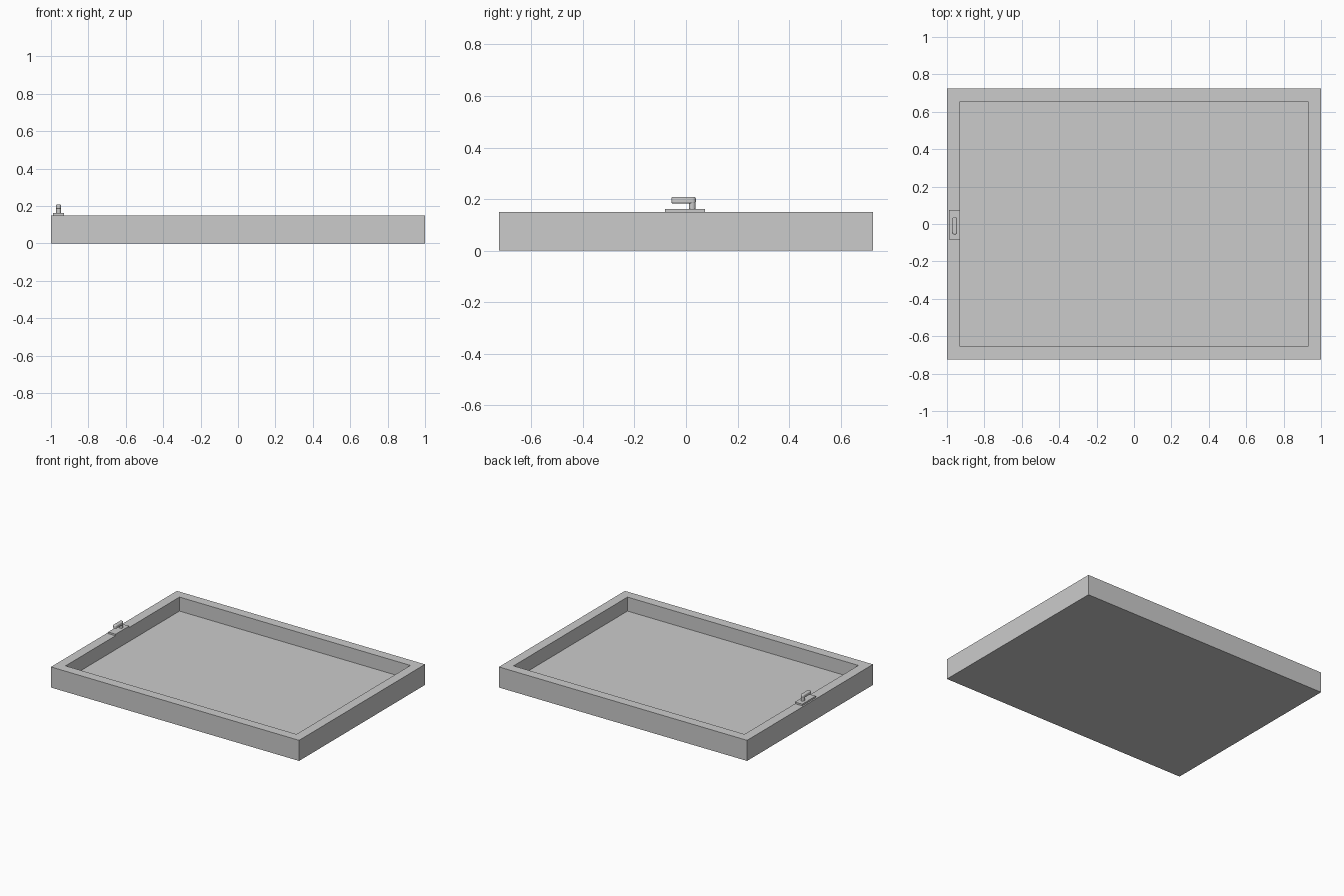
import bpy, bmesh
from math import pi, sin, cos, radians

if "Cube" in bpy.data.objects:
    bpy.data.objects.remove(bpy.data.objects["Cube"])


def new_object(name, bm):
    bmesh.ops.recalc_face_normals(bm, faces=bm.faces)
    mesh = bpy.data.meshes.new(name)
    bm.to_mesh(mesh)
    bm.free()
    ob = bpy.data.objects.new(name, mesh)
    bpy.context.collection.objects.link(ob)
    return ob


def extruded(name, outline, z0, z1):
    bm = bmesh.new()
    face = bm.faces.new([bm.verts.new((x, y, z0)) for x, y in outline])
    top = bmesh.ops.extrude_face_region(bm, geom=[face])["geom"]
    for v in top:
        if isinstance(v, bmesh.types.BMVert):
            v.co.z = z1
    return new_object(name, bm)


def rect(x0, x1, y0, y1):
    return [(x0, y0), (x1, y0), (x1, y1), (x0, y1)]


def stadium(cx, y0, y1, r, n=10):
    # rounded bar outline running along y
    a = [(cx + r * cos(pi * i / n), y1 - r + r * sin(pi * i / n)) for i in range(n + 1)]
    b = [(cx - r * cos(pi * i / n), y0 + r - r * sin(pi * i / n)) for i in range(n + 1)]
    return a + b


def smooth(ob):
    bpy.context.view_layer.objects.active = ob
    ob.select_set(True)
    bpy.ops.object.shade_smooth_by_angle(angle=radians(35))
    ob.select_set(False)


# Tray: solid slab with its top inset and pushed down
HX, HY, RIM, H, FLOOR = 1.0, 0.725, 0.098, 0.15, 0.048
bm = bmesh.new()
bmesh.ops.create_cube(bm, size=1)
for v in bm.verts:
    v.co = (v.co.x * 2 * HX, v.co.y * 2 * HY, (v.co.z + 0.5) * H)
bm.normal_update()
top = max(bm.faces, key=lambda f: f.calc_center_median().z)
bmesh.ops.inset_region(bm, faces=[top], thickness=RIM)
inner = bmesh.ops.extrude_discrete_faces(bm, faces=[top])["faces"][0]
for v in inner.verts:
    v.co.z = FLOOR
tray = new_object("tray_frame", bm)

# Latch base plate on the left rim
LX = -0.959
extruded("latch_plate", rect(LX - 0.03, LX + 0.03, -0.082, 0.074), H, 0.162)

# Upright post of the latch
post = extruded("latch_post", stadium(LX, 0.011, 0.037, 0.0129), 0.16, 0.2)
smooth(post)

# Lever with softened edges
lever = extruded("latch_lever", stadium(LX, -0.057, 0.038, 0.0135), 0.183, 0.208)
bev = lever.modifiers.new("soft_edges", "BEVEL")
bev.width, bev.segments = 0.006, 3
bev.limit_method, bev.angle_limit = "ANGLE", radians(60)
smooth(lever)
